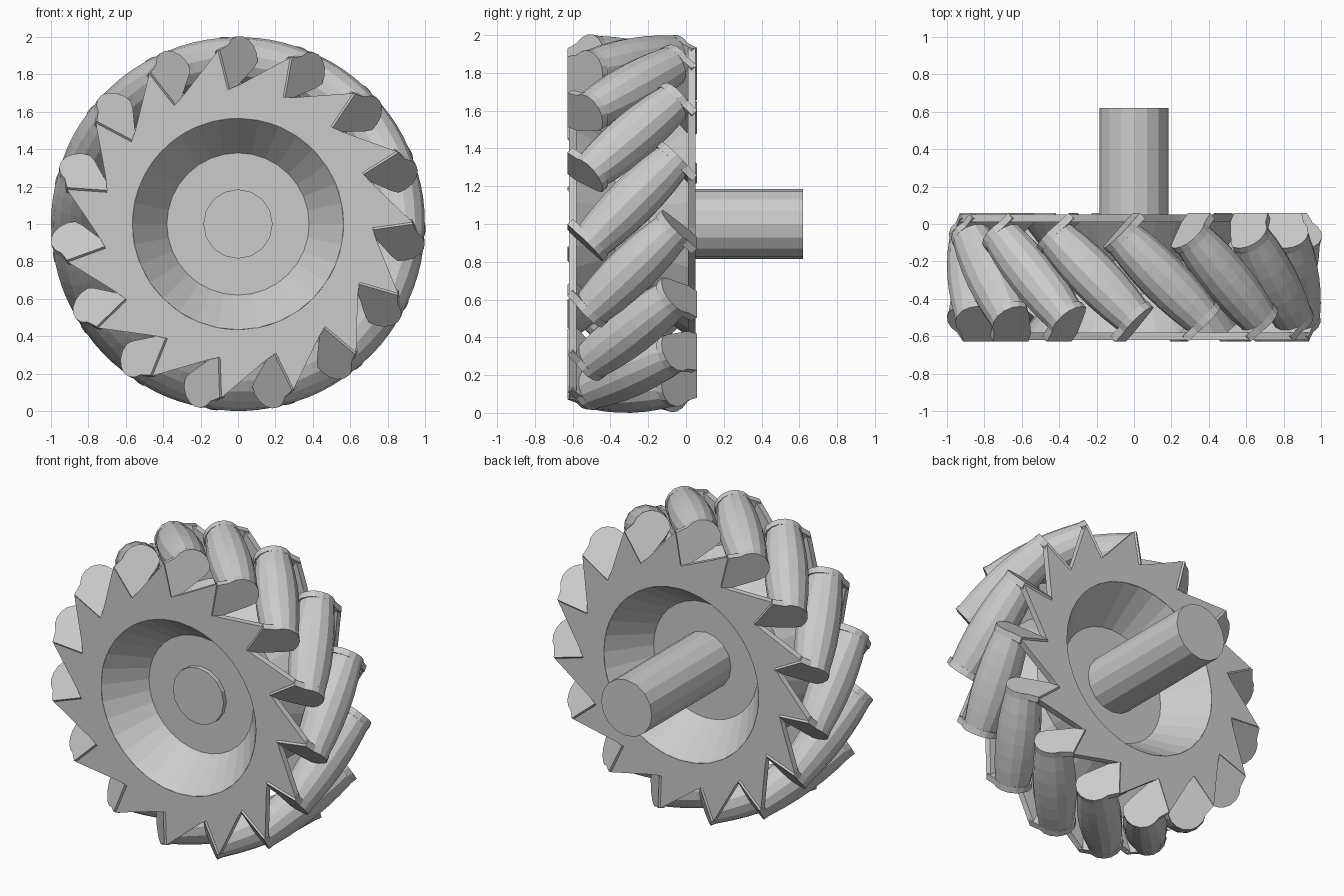
import bpy, bmesh
from math import sin, cos, pi, radians, sqrt
from mathutils import Matrix, Vector

if "Cube" in bpy.data.objects:
    bpy.data.objects.remove(bpy.data.objects["Cube"])

N = 15                          # rollers around the wheel
START = radians(8)
CENTRE = Vector((0, -0.285, 1))
Q = 1 / sqrt(2)


def frame(a):
    """Local axes: radial, tangential, towards the front."""
    m = Matrix(((cos(a), -sin(a), 0), (0, 0, -1), (sin(a), cos(a), 0))).to_4x4()
    m.translation = CENTRE
    return m


FLIP = Matrix.Rotation(pi, 4, 'X')   # front half -> back half


def make(name, loops, matrix, closed=False):
    """Skin a list of equal loops; cap the ends or close the ring."""
    bm = bmesh.new()
    vs = [[bm.verts.new(p) for p in l] for l in loops]
    n = len(vs[0])
    pairs = list(zip(vs, vs[1:])) + ([(vs[-1], vs[0])] if closed else [])
    for a, b in pairs:
        for i in range(n):
            j = (i + 1) % n
            bm.faces.new((a[i], a[j], b[j], b[i]))
    if not closed:
        bm.faces.new(vs[0])
        bm.faces.new(vs[-1])
    bmesh.ops.recalc_face_normals(bm, faces=bm.faces[:])
    me = bpy.data.meshes.new(name)
    bm.to_mesh(me)
    bm.free()
    ob = bpy.data.objects.new(name, me)
    bpy.context.collection.objects.link(ob)
    ob.matrix_world = matrix
    return ob


def circle(r, f, n):
    return [(r * cos(2 * pi * i / n), r * sin(2 * pi * i / n), f) for i in range(n)]


# Barrel roller, curved so that the wheel outline stays round
R, HALF = 0.132, 0.295
D = 1 - R
axis, side = Vector((0, Q, -Q)), Vector((0, Q, Q))
roller = []
for k in range(7):
    s = HALF * (k / 3 - 1)
    r = 1 - sqrt(D * D + s * s / 2)
    roller.append([Vector((D + r * cos(2 * pi * i / 14), 0, 0)) + axis * s
                   + side * r * sin(2 * pi * i / 14) for i in range(14)])

# Bent tab holding the end of each roller, joined to the disc at its fold
outline = [(0.15, 0.71), (0.15, 0.925)]
outline += [(0.115 * cos(pi * i / 8), 0.86 + 0.115 * sin(pi * i / 8)) for i in range(2, 10)]
outline += [(-0.07, 0.79), (0.10, 0.71)]
tab = [[Vector((u, 0, 0)) + side * w - axis * s for w, u in outline] for s in (0.295, 0.335)]

for k in range(N):
    m = frame(START + 2 * pi * k / N)
    make(f"roller_{k}", roller, m)
    make(f"front_tab_{k}", tab, m)
    make(f"back_tab_{k}", tab, m @ FLIP)

# Saw-toothed side discs
FOLD = -0.12
rim = []
for k in range(N):
    def turn(u, t, a):
        return Vector((u * cos(a) - t * sin(a), u * sin(a) + t * cos(a)))
    a, b = 2 * pi * k / N, 2 * pi * (k + 1) / N
    tip, notch = turn(0.925, FOLD, a), turn(0.72, -0.185, b)
    rim += [turn(0.71, FOLD, a), tip, (tip + notch) / 2, notch]
hole = [p.normalized() * 0.565 for p in rim]
disc = [[(p.x, p.y, f) for p in ps]
        for ps, f in ((rim, 0.295), (rim, 0.335), (hole, 0.335), (hole, 0.295))]
make("front_disc", disc, frame(START), True)
make("back_disc", disc, frame(START) @ FLIP, True)

# Dished hub shell and web
profile = [(0.565, 0.334), (0.38, 0.10), (0.01, 0.10), (0.01, -0.08), (0.38, -0.08),
           (0.565, -0.334), (0.60, -0.30), (0.44, -0.09), (0.44, 0.09), (0.60, 0.30)]
make("hub", [circle(r, f, 32) for r, f in profile], frame(0), True)

# Axle shaft
make("axle", [circle(0.185, f, 16) for f in (0.13, -0.905)], frame(0))
